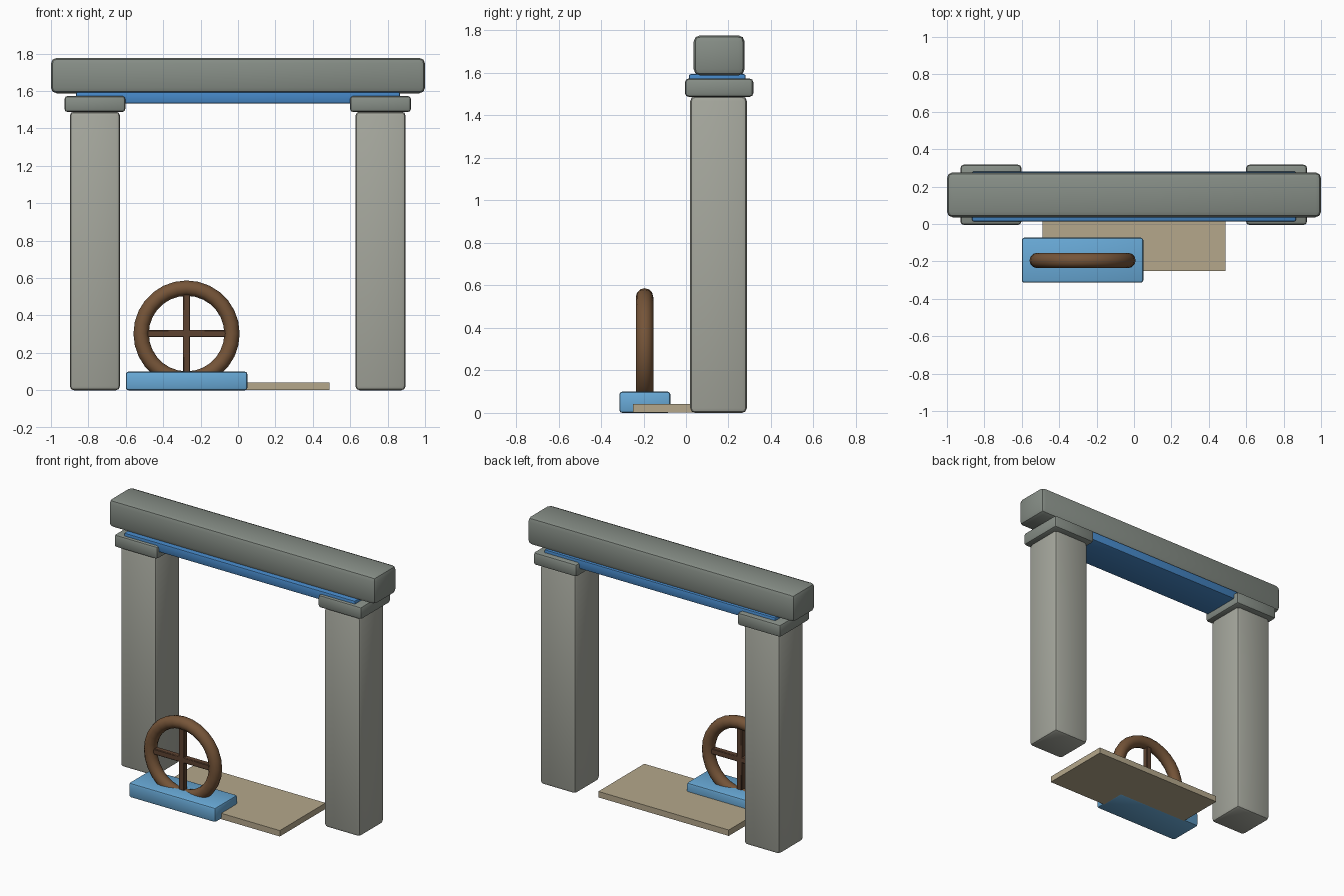
import bpy, bmesh, math

if "Cube" in bpy.data.objects:
    bpy.data.objects.remove(bpy.data.objects["Cube"])


def mat(name, rgb):
    m = bpy.data.materials.new(name)
    m.diffuse_color = (*rgb, 1)
    m.use_nodes = True
    m.node_tree.nodes["Principled BSDF"].inputs["Base Color"].default_value = m.diffuse_color
    return m


STONE = mat("pale_stone", (0.38, 0.39, 0.34))
DARK_STONE = mat("dark_stone", (0.24, 0.27, 0.24))
BLUE = mat("bright_blue", (0.06, 0.24, 0.56))
LIGHT_BLUE = mat("light_blue", (0.14, 0.40, 0.68))
WOOD = mat("wood", (0.18, 0.09, 0.04))
DARK_WOOD = mat("dark_wood", (0.11, 0.055, 0.03))
SAND = mat("sand", (0.46, 0.39, 0.26))


def smooth(ob):
    bpy.ops.object.select_all(action='DESELECT')
    ob.select_set(True)
    bpy.context.view_layer.objects.active = ob
    bpy.ops.object.shade_smooth_by_angle(angle=math.radians(40))


def box(name, x, y, z, material, bevel=0.0, segments=2):
    """Box from (min, max) ranges with optionally rounded edges."""
    bm = bmesh.new()
    bmesh.ops.create_cube(bm, size=1)
    for v in bm.verts:
        v.co = [(a + b) / 2 + c * (b - a) for c, (a, b) in zip(v.co, (x, y, z))]
    if bevel:
        bmesh.ops.bevel(bm, geom=bm.edges[:], offset=bevel, segments=segments,
                        profile=0.5, affect='EDGES')
    me = bpy.data.meshes.new(name)
    bm.to_mesh(me)
    bm.free()
    me.materials.append(material)
    ob = bpy.data.objects.new(name, me)
    bpy.context.collection.objects.link(ob)
    if bevel:
        smooth(ob)
    return ob


# Gate: two pillars with capitals
for side, cx in (("left", -0.765), ("right", 0.762)):
    box(side + "_pillar", (cx - 0.134, cx + 0.134), (0.02, 0.286), (0, 1.49),
        STONE, 0.022)
    box(side + "_capital", (cx - 0.163, cx + 0.163), (-0.005, 0.317),
        (1.487, 1.574), DARK_STONE, 0.018)

# Lintel and the blue strip beneath it
box("lintel", (-1, 1), (0.036, 0.276), (1.588, 1.777), DARK_STONE, 0.03)
box("blue_strip", (-0.865, 0.865), (0.014, 0.281), (1.533, 1.594), BLUE, 0.008)

# Ground plate and wheel base
box("ground_plate", (-0.488, 0.488), (-0.25, 0.24), (0.002, 0.042), SAND)
box("wheel_base", (-0.6, 0.05), (-0.314, -0.073), (0, 0.1), LIGHT_BLUE, 0.014)

# Wheel: round rim and crossed spokes
WX, WY, WZ = -0.275, -0.195, 0.303
bpy.ops.mesh.primitive_torus_add(
    major_segments=28, minor_segments=12, major_radius=0.243, minor_radius=0.041,
    location=(WX, WY, WZ), rotation=(math.pi / 2, 0, 0))
rim = bpy.context.object
rim.name = "wheel_rim"
rim.data.materials.append(WOOD)
smooth(rim)
L, T = 0.235, 0.019
box("spoke_horizontal", (WX - L, WX + L), (WY - T, WY + T), (WZ - T, WZ + T),
    DARK_WOOD, 0.004, 1)
box("spoke_vertical", (WX - T, WX + T), (WY - T, WY + T), (WZ - L, WZ + L),
    DARK_WOOD, 0.004, 1)
